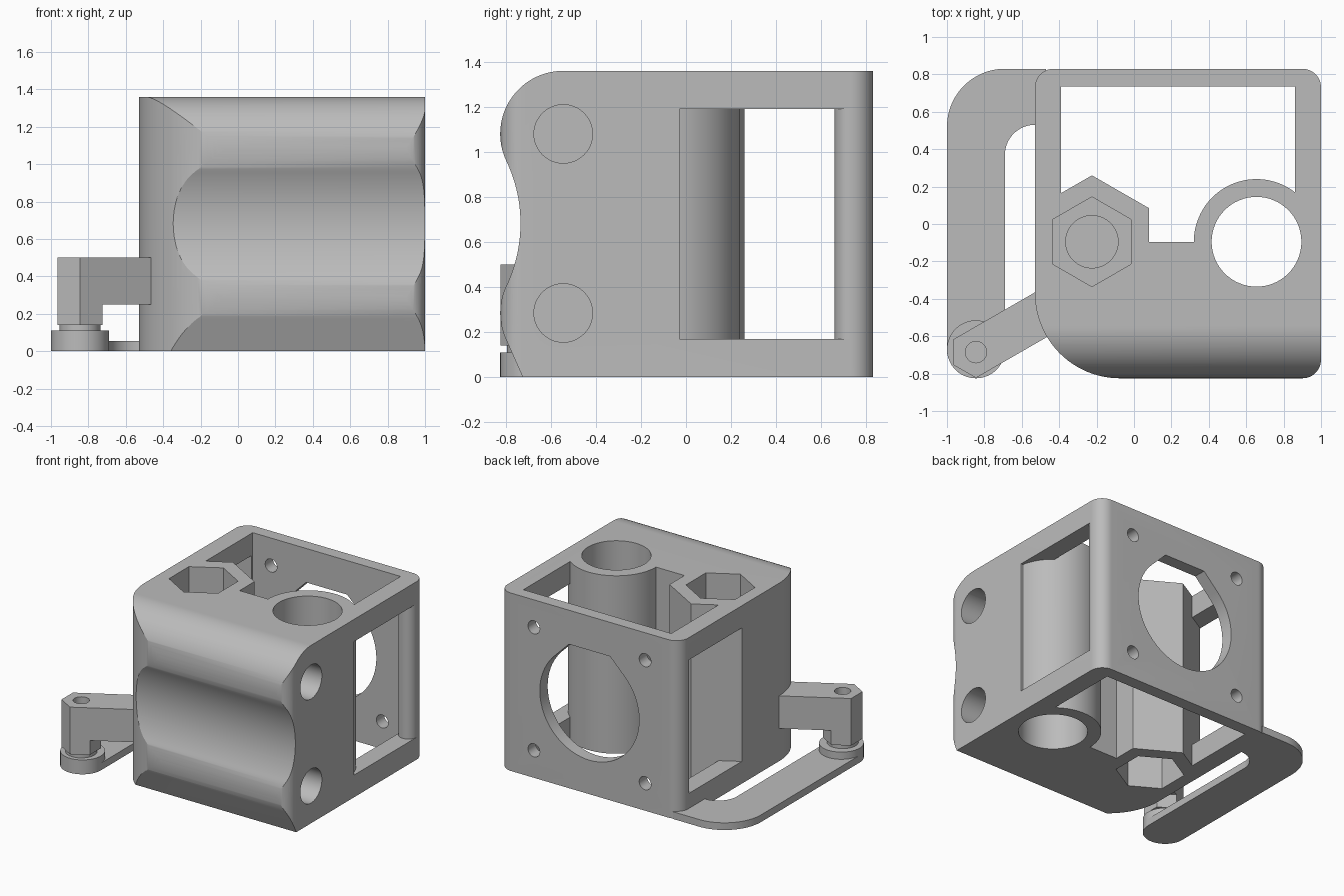
import bpy, bmesh
from math import sin, cos, radians, sqrt, acos, atan2, degrees

cube = bpy.data.objects.get("Cube")
if cube:
    bpy.data.objects.remove(cube, do_unlink=True)

grey = bpy.data.materials.new("plain grey")
grey.use_nodes = True
GREY = (0.5, 0.5, 0.5, 1)
grey.diffuse_color = GREY
grey.node_tree.nodes["Principled BSDF"].inputs["Base Color"].default_value = GREY


def arc(cx, cy, r, a0, a1, n=24):
    """Points along an arc, angles in degrees."""
    steps = [radians(a0 + (a1 - a0) * i / n) for i in range(n + 1)]
    return [(cx + r * cos(a), cy + r * sin(a)) for a in steps]


def circle(cx, cy, r, n=64):
    return arc(cx, cy, r, 0, 360, n)[:-1]


def hexagon(cx, cy, r):
    return arc(cx, cy, r, 30, 390, 6)[:-1]


def prism(name, pts, lo, hi, axis="z"):
    """Extrude a 2D outline along an axis: xy for z, yz for x, xz for y."""
    place = {"z": lambda u, v, w: (u, v, w),
             "x": lambda u, v, w: (w, u, v),
             "y": lambda u, v, w: (u, w, v)}[axis]
    bm = bmesh.new()
    low = [bm.verts.new(place(u, v, lo)) for u, v in pts]
    high = [bm.verts.new(place(u, v, hi)) for u, v in pts]
    bm.faces.new(low)
    bm.faces.new(high)
    for i in range(len(pts)):
        j = (i + 1) % len(pts)
        bm.faces.new((low[i], low[j], high[j], high[i]))
    bmesh.ops.recalc_face_normals(bm, faces=bm.faces)
    mesh = bpy.data.meshes.new(name)
    bm.to_mesh(mesh)
    bm.free()
    mesh.materials.append(grey)
    obj = bpy.data.objects.new(name, mesh)
    bpy.context.collection.objects.link(obj)
    return obj


def boolean(obj, tool, operation="DIFFERENCE"):
    """Apply one boolean and discard the tool."""
    mod = obj.modifiers.new("cut", "BOOLEAN")
    mod.operation, mod.object, mod.solver = operation, tool, "EXACT"
    bpy.context.view_layer.objects.active = obj
    bpy.ops.object.modifier_apply(modifier=mod.name)
    bpy.data.objects.remove(tool, do_unlink=True)


H = 1.36                    # body height
POST = (0.655, -0.095)      # round bore
NUT = (-0.225, -0.095)      # hexagonal socket
ROD_Y, ROD_Z = -0.545, (0.285, 1.08)
MOUNT = (0.235, 0.68)       # centre of the back opening

# Body: rounded plan outline
plan = (arc(-0.075, -0.37, 0.455, 180, 270) + arc(0.9, -0.725, 0.1, 270, 360, 12)
        + arc(0.9, 0.73, 0.1, 0, 90, 12) + arc(-0.43, 0.73, 0.1, 90, 180, 12))
body = prism("body", plan, 0, H)

# Body: wavy front, two bulges with a tangent hollow and a sloping foot
R = 0.28
hollow_r = 0.643
hollow_y = -0.735 - hollow_r
tilt = degrees(atan2((ROD_Z[1] - ROD_Z[0]) / 2, ROD_Y - hollow_y))
foot = (-0.725, 0)
dy, dz = foot[0] - ROD_Y, foot[1] - ROD_Z[0]
foot_angle = degrees(atan2(dz, dy)) + 360 - degrees(acos(R / sqrt(dy * dy + dz * dz)))
side = ([(1, 0), (1, H)] + arc(ROD_Y, ROD_Z[1], R, 90, 180 + tilt, 40)
        + arc(hollow_y, sum(ROD_Z) / 2, hollow_r, tilt, -tilt, 40)[1:-1]
        + arc(ROD_Y, ROD_Z[0], R, 180 - tilt, foot_angle, 24) + [foot])
boolean(body, prism("front_shape", side, -1.5, 1.5, "x"), "INTERSECT")

# Central opening, wrapped around the nut boss and the bore post
opening = ([(-0.39, 0.165), (-0.225, 0.26), (0.08, 0.085), (0.08, -0.095)]
           + arc(*POST, 0.335, 180, 52.2, 40) + [(0.86, 0.735), (-0.39, 0.735)])
boolean(body, prism("opening", opening, -0.1, H + 0.1))

# Side windows
right_side = ([(1.1, -0.03)] + arc(*POST, 0.335, 11.2, 52.2, 16)
              + [(0.8, 0.4), (0.8, 0.73)] + arc(0.93, 0.73, 0.07, 180, 360, 20)
              + [(1.1, 0.73)])
left_side = [(-0.6, 0.043), (-0.39, 0.165), (-0.3, 0.3), (-0.3, 0.72), (-0.6, 0.72)]
for outline in (right_side, left_side):
    boolean(body, prism("window", outline, 0.17, 1.19))

# Back opening: round below, flat-topped with sloping shoulders above
r = 0.42
shoulder = r * (sqrt(2) - 1)
cx, cz = MOUNT
port = arc(cx, cz, r, 135, 405, 56) + [(cx + shoulder, cz + r), (cx - shoulder, cz + r)]
boolean(body, prism("port", port, 0.68, 1, "y"))
for sx in (-1, 1):
    for sz in (-1, 1):
        boolean(body, prism("screw_hole", circle(cx + sx * 0.47, cz + sz * 0.47, 0.05, 32),
                            0.68, 1, "y"))

# Vertical bore, rod sockets, nut sockets and the shaft between them
boolean(body, prism("bore", circle(*POST, 0.24), -0.1, H + 0.1))
for z in ROD_Z:
    boolean(body, prism("rod_hole", circle(ROD_Y, z, 0.13, 48), -0.3, 1.1, "x"))
boolean(body, prism("nut_top", hexagon(*NUT, 0.24), H - 0.3, H + 0.1))
boolean(body, prism("nut_bottom", hexagon(*NUT, 0.24), -0.1, 0.3))
boolean(body, prism("shaft", circle(*NUT, 0.14), 0.32, H - 0.2))

# Flexible strap along the ground
TIP = (-0.845, -0.67)
strap_outline = (arc(*TIP, 0.155, 180, 360) + arc(-0.53, 0.37, 0.16, 180, 90)
                 + [(-0.47, 0.53), (-0.47, 0.83)] + arc(-0.69, 0.52, 0.31, 90, 180))
strap = prism("strap", strap_outline, 0, 0.055)
strap_pad = prism("strap_pad", circle(*TIP, 0.155), 0, 0.11)
neck = prism("neck", circle(-0.845, -0.685, 0.11, 48), 0.1, 0.145)

# Adjuster arm with a hexagonal end
END = (-0.845, -0.685)
hex_end = prism("hex_end", hexagon(*END, 0.138), 0.14, 0.5)
arm_outline = [(-0.845, -0.547), (-0.965, -0.616), (-0.845, -0.823), (-0.42, -0.578),
               (-0.42, -0.303)]
arm = prism("arm", [END, (-0.725, -0.754), (-0.43, -0.584), (-0.43, -0.308),
                    (-0.845, -0.547)], 0.25, 0.5)
boolean(hex_end, arm, "UNION")
boolean(hex_end, prism("screw", circle(*END, 0.057, 32), 0.16, 0.6))
hex_end.name = "adjuster_arm"

# Smooth curved faces, keep hard edges
for obj in (body, strap, strap_pad, neck, hex_end):
    bpy.ops.object.select_all(action="DESELECT")
    obj.select_set(True)
    bpy.context.view_layer.objects.active = obj
    bpy.ops.object.shade_smooth_by_angle(angle=radians(25))
